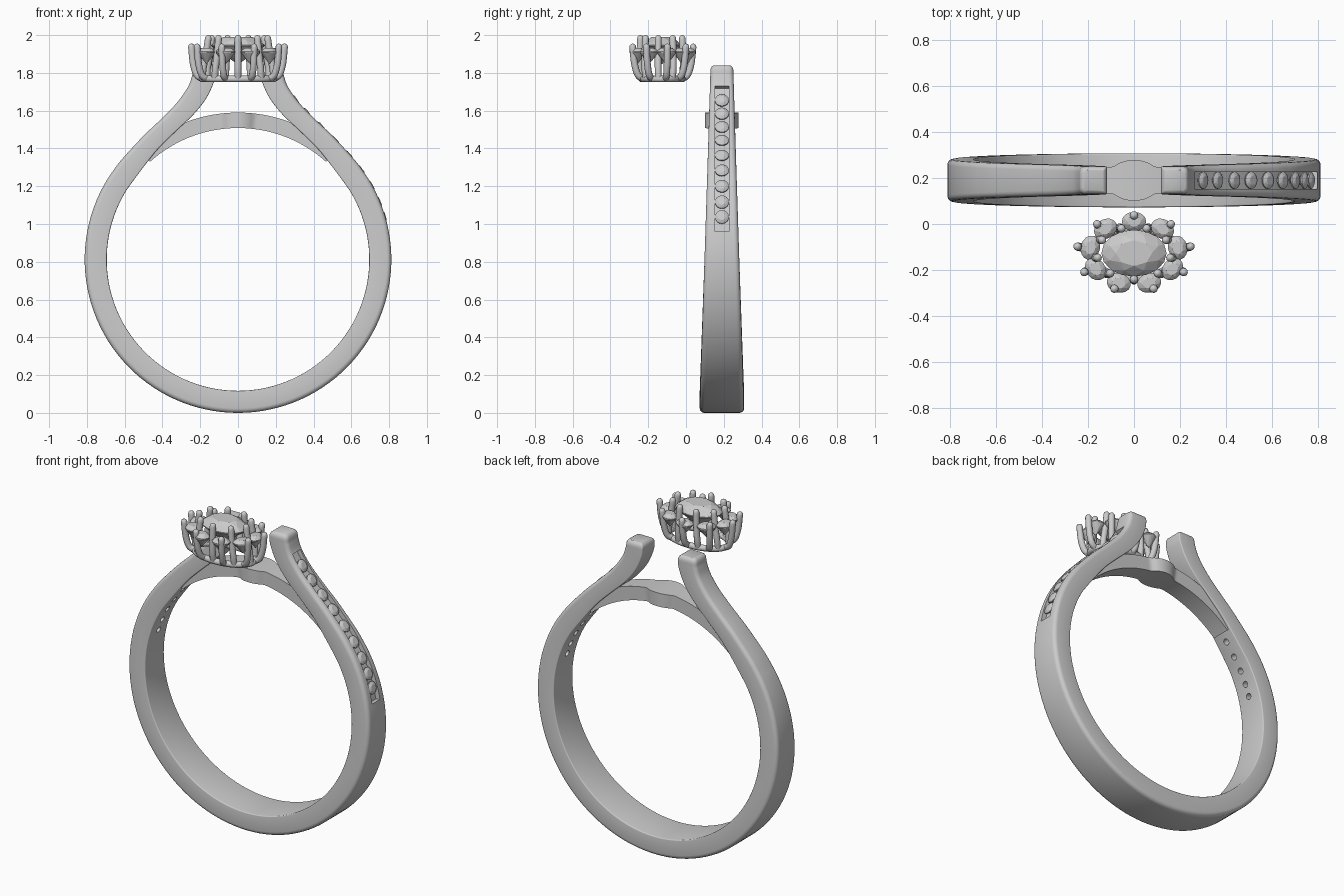
import bpy, bmesh, math
from mathutils import Vector, Matrix

if "Cube" in bpy.data.objects:
    bpy.data.objects.remove(bpy.data.objects["Cube"])

YC, ZC, RI, RO = 0.19, 0.812, 0.695, 0.812   # band centre and radii
HY = -0.127                                  # cluster head centre in y


def finish(bm, name, smooth=True):
    bmesh.ops.recalc_face_normals(bm, faces=bm.faces[:])
    me = bpy.data.meshes.new(name)
    bm.to_mesh(me)
    bm.free()
    ob = bpy.data.objects.new(name, me)
    bpy.context.collection.objects.link(ob)
    if smooth:
        shade(ob)
    return ob


def select(ob):
    bpy.ops.object.select_all(action='DESELECT')
    ob.select_set(True)
    bpy.context.view_layer.objects.active = ob


def shade(ob):
    select(ob)
    bpy.ops.object.shade_smooth_by_angle(angle=math.radians(32))


def loft(name, sections, smooth=True):
    bm = bmesh.new()
    rows = [[bm.verts.new(p) for p in s] for s in sections]
    n = len(rows[0])
    for a, b in zip(rows, rows[1:]):
        for k in range(n):
            bm.faces.new((a[k], a[(k + 1) % n], b[(k + 1) % n], b[k]))
    bm.faces.new(rows[0])
    bm.faces.new(rows[-1])
    return finish(bm, name, smooth)


def catmull(pts, steps):
    pts = [2 * pts[0] - pts[1]] + pts + [2 * pts[-1] - pts[-2]]
    out = []
    for a, b, c, d in zip(pts, pts[1:], pts[2:], pts[3:]):
        for k in range(steps):
            t = k / steps
            out.append(0.5 * (2 * b + (c - a) * t + (2 * a - 5 * b + 4 * c - d) * t * t
                              + (3 * b - a - 3 * c + d) * t ** 3))
    return out + [pts[-2]]


def polar(r, deg):
    a = math.radians(deg)
    return Vector((r * math.cos(a), YC, ZC + r * math.sin(a)))


def vecs(pts):
    return [Vector((x, YC, z)) for x, z in pts]


# Right half of the shank: paired inner and outer path points, bottom to tip
inner = [polar(RI, 32), polar(RI, 40)] + vecs([(.43, 1.39), (.33, 1.49), (.235, 1.58), (.165, 1.67), (.125, 1.76), (.118, 1.812)])
outer = [polar(RO, 32), polar(RO, 40)] + vecs([(.505, 1.462), (.413, 1.55), (.325, 1.64), (.265, 1.725), (.243, 1.785), (.238, 1.812)])
half = [(polar(RI, d), polar(RO, d)) for d in [-90 + 3.05 * k for k in range(40)]]
half += list(zip(catmull(inner, 6), catmull(outer, 6)))


def shank_section(i, o):
    n = (o - i).normalized()
    t = (o - i).length
    w = 0.1175 - 0.0575 * o.z / 1.84
    pts = []
    for cy, cv, r, a0 in ((1, 0, .006, -90), (1, 1, .024, 0), (-1, 1, .024, 90), (-1, 0, .006, 180)):
        for k in range(5):
            a = math.radians(a0 + 22.5 * k)
            u = cy * (w - r) + r * math.cos(a)
            v = (t - r if cv else r) + r * math.sin(a)
            pts.append(i + n * v + Vector((0, u, 0)))
    return pts


def shrink(sec, s, dz):
    c = sum(sec, Vector()) / len(sec)
    return [c + (p - c) * s + Vector((0, 0, dz)) for p in sec]


right = [shank_section(i, o) for i, o in half]
tip = right[-1]
right += [shrink(tip, .97, .012), shrink(tip, .88, .022), shrink(tip, .74, .028)]
left = [[Vector((-p.x, p.y, p.z)) for p in s] for s in reversed(right[1:])]
shank = loft("shank", left + right, False)


def at(z):
    """Inner and outer path point at outer height z."""
    for (i, o), (i2, o2) in zip(half, half[1:]):
        if o.z <= z <= o2.z:
            f = (z - o.z) / (o2.z - o.z)
            return i.lerp(i2, f), o.lerp(o2, f)


def cut(target, cutter):
    m = target.modifiers.new("cut", 'BOOLEAN')
    m.operation, m.solver, m.object = 'DIFFERENCE', 'EXACT', cutter
    select(target)
    bpy.ops.object.modifier_apply(modifier=m.name)
    bpy.data.objects.remove(cutter)


# Stone channel on the right shoulder
secs = []
for k in range(31):
    i, o = at(0.96 + 0.77 * k / 30)
    n = (o - i).normalized()
    secs.append([o + n * v + Vector((0, u, 0)) for u, v in
                 ((-.037, -.028), (.037, -.028), (.037, .03), (-.037, .03))])
cut(shank, loft("channel_cutter", secs, False))

# Drill holes, through on the right, blind on the left
stone_z = [1.04, 1.12, 1.205, 1.29, 1.37, 1.45, 1.52, 1.59, 1.66]
bm = bmesh.new()
for z in stone_z[:5]:
    i, o = at(z)
    n = (o - i).normalized()
    for sx, a, b in ((1, i - n * .02, o - n * .01), (-1, i - n * .02, i + n * .05)):
        a, b = (Vector((sx * p.x, p.y, p.z)) for p in (a, b))
        rot = (b - a).to_track_quat('Z', 'Y').to_matrix().to_4x4()
        bmesh.ops.create_cone(bm, cap_ends=True, segments=16, radius1=.018, radius2=.018,
                              depth=(b - a).length, matrix=Matrix.Translation((a + b) / 2) @ rot)
cut(shank, finish(bm, "drill_cutter", False))
shade(shank)

# Bridge under the head, widening to an oval pad in the middle
secs = []
for k in range(81):
    d = 48 + 84 * k / 80
    x = polar(.775, d).x
    w = max(.058, .089 * math.sqrt(max(0, 1 - (x / .118) ** 2)))
    secs.append([polar(r, d) + Vector((0, s * w, 0)) for r, s in
                 ((RI + .001, -1), (RI + .001, 1), (.778, 1), (.778, -1))])
loft("bridge", secs)


def gem(name, loc, normal, rx, ry, crown, pavilion, turn=0):
    """Faceted brilliant as a convex hull of facet corners."""
    bm = bmesh.new()
    rings = ((8, .55, crown, 0), (8, .8, crown * .62, .5), (16, 1, .003, 0),
             (16, 1, -.003, 0), (8, .55, -pavilion * .5, .5), (1, 0, -pavilion, 0))
    for n, s, h, off in rings:
        for k in range(n):
            a = 2 * math.pi * (k + off) / n
            bm.verts.new((rx * s * math.cos(a), ry * s * math.sin(a), h))
    bmesh.ops.convex_hull(bm, input=bm.verts[:])
    rot = Vector(normal).to_track_quat('Z', 'Y').to_matrix().to_4x4()
    bm.transform(Matrix.Translation(loc) @ rot @ Matrix.Rotation(turn, 4, 'Z'))
    return finish(bm, name, False)


# Shoulder stones
for z in stone_z:
    i, o = at(z)
    n = (o - i).normalized()
    gem("shoulder_stone", o - n * .01, n, .037, .037, .013, .03)


def ell(rx, ry, deg, z):
    a = math.radians(deg)
    return Vector((rx * math.cos(a), HY + ry * math.sin(a), z))


# Cluster head stones
gem("centre_stone", (0, HY, 1.945), (0, 0, 1), .142, .102, .045, .1)
angles = [90 + 40 * k for k in range(9)]
for d in angles:
    p = ell(.193, .138, d, 1.91)
    gem("halo_stone", p, (0, 0, 1), .042, .053, .022, .065,
        math.atan2((p.y - HY) / .138 ** 2, p.x / .193 ** 2))

# Claws and base ring as round tubes
cu = bpy.data.curves.new("head_claws", 'CURVE')
cu.dimensions = '3D'
cu.bevel_depth = .018
cu.bevel_resolution = 3
cu.use_fill_caps = True


def tube(pts, radii=None, closed=False):
    sp = cu.splines.new('POLY')
    sp.points.add(len(pts) - 1)
    for k, p in enumerate(pts):
        sp.points[k].co = (*p, 1)
        sp.points[k].radius = radii[k] if radii else 1
    sp.use_cyclic_u = closed
    sp.use_smooth = True


def claw(pts):
    path = catmull(pts, 5)
    up = Vector((0, 0, .018))
    dome = [path[-1] + up * f for f in (.5, .8, .97)]
    tube(path + dome, [1] * len(path) + [.87, .6, .2])


tube([ell(.19, .108, 7.5 * k, 1.768) for k in range(48)], None, True)
for d in angles:
    claw([ell(.19, .108, d, 1.768), ell(.222, .136, d, 1.79), ell(.241, .155, d, 1.85), ell(.25, .165, d, 1.937)])
    e = d + 20
    claw([ell(.19, .108, e, 1.768), ell(.187, .118, e, 1.82), ell(.172, .118, e, 1.9), ell(.16, .114, e, 1.982)])
bpy.context.collection.objects.link(bpy.data.objects.new("head_claws", cu))
